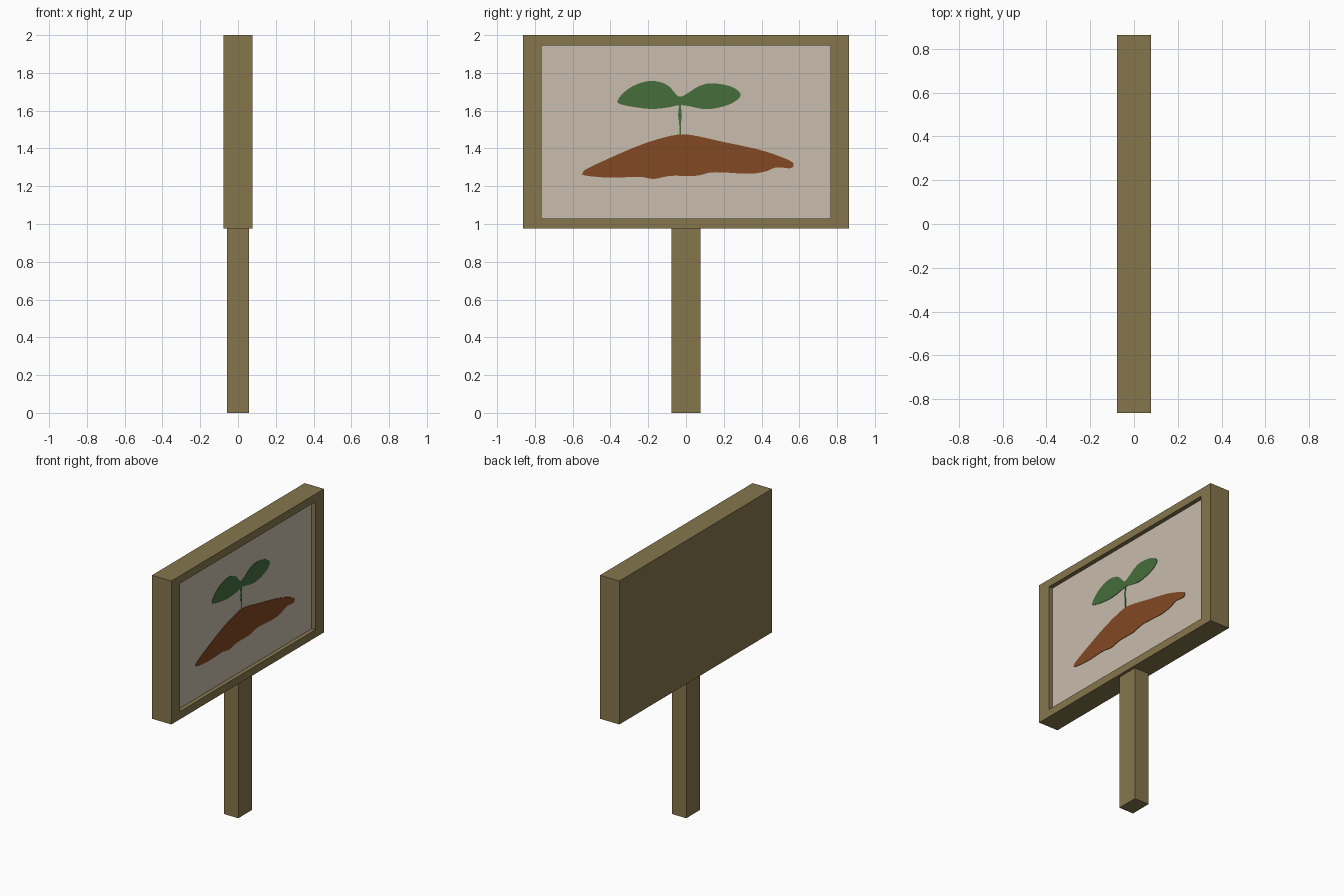
import bpy, bmesh
from mathutils import Vector

if "Cube" in bpy.data.objects:
    bpy.data.objects.remove(bpy.data.objects["Cube"])


def material(name, rgb):
    m = bpy.data.materials.new(name)
    m.diffuse_color = (*rgb, 1.0)
    m.use_nodes = True
    m.node_tree.nodes["Principled BSDF"].inputs["Base Color"].default_value = m.diffuse_color
    return m


WOOD = material("olive wood", (0.235, 0.181, 0.074))
PANEL = material("cream panel", (0.578, 0.503, 0.413))
SOIL = material("brown soil", (0.223, 0.065, 0.016))
LEAF = material("leaf green", (0.061, 0.156, 0.045))


def finish(name, bm, *mats):
    bmesh.ops.recalc_face_normals(bm, faces=bm.faces)
    me = bpy.data.meshes.new(name)
    bm.to_mesh(me)
    bm.free()
    for m in mats:
        me.materials.append(m)
    ob = bpy.data.objects.new(name, me)
    bpy.context.collection.objects.link(ob)
    return ob


def box(lo, hi):
    bm = bmesh.new()
    bmesh.ops.create_cube(bm, size=1)
    for v in bm.verts:
        v.co = Vector([l + (c + 0.5) * (h - l) for c, l, h in zip(v.co, lo, hi)])
    return bm


def rounded(pts, steps=5):
    """Closed Catmull-Rom outline through the points."""
    p = [Vector(q) for q in pts]
    n = len(p)
    out = []
    for i in range(n):
        a, b, c, d = p[i - 1], p[i], p[(i + 1) % n], p[(i + 2) % n]
        for k in range(steps):
            t = k / steps
            out.append(0.5 * (2 * b + (c - a) * t + (2 * a - 5 * b + 4 * c - d) * t * t
                              + (3 * b - a - 3 * c + d) * t ** 3))
    return out


# Board sizes
HX, HY, Z0, Z1 = 0.077, 0.862, 0.975, 2.0
RECESS = 0.03
PANEL_X = HX - RECESS


def plate(name, outline, mat, thick=0.003):
    """Thin painted shape lying on the recessed panel."""
    bm = bmesh.new()
    f = bm.faces.new([bm.verts.new((PANEL_X, y, z)) for y, z in outline])
    ext = bmesh.ops.extrude_face_region(bm, geom=[f])["geom"]
    bmesh.ops.translate(bm, vec=(thick, 0, 0),
                        verts=[g for g in ext if isinstance(g, bmesh.types.BMVert)])
    bmesh.ops.triangulate(bm, faces=[g for g in bm.faces if len(g.verts) > 4])
    return finish(name, bm, mat)


# Post
finish("post", box((-0.057, -0.078, 0), (0.057, 0.078, Z0)), WOOD)

# Sign board: frame with a recessed panel on the +x side
bm = box((-HX, -HY, Z0), (HX, HY, Z1))
face = max(bm.faces, key=lambda f: f.calc_center_median().x)
bmesh.ops.inset_region(bm, faces=[face], thickness=0.05)
for v in face.verts:
    v.co.y = 0.764 if v.co.y > 0 else -0.764
    v.co.z = 1.945 if v.co.z > 1.5 else 1.03
ext = bmesh.ops.extrude_discrete_faces(bm, faces=[face])["faces"]
bmesh.ops.translate(bm, vec=(-RECESS, 0, 0), verts=ext[0].verts)
ext[0].material_index = 1
finish("sign_board", bm, WOOD, PANEL)

# Soil mound picture
plate("soil_mound", rounded([
    (-0.545, 1.272), (-0.525, 1.292), (-0.42, 1.342), (-0.25, 1.415), (-0.12, 1.457),
    (-0.03, 1.474), (0.05, 1.467), (0.2, 1.434), (0.4, 1.39), (0.54, 1.34),
    (0.57, 1.315), (0.55, 1.295), (0.48, 1.3), (0.42, 1.278), (0.33, 1.266),
    (0.15, 1.274), (0.05, 1.255), (-0.08, 1.255), (-0.17, 1.239), (-0.25, 1.25),
    (-0.4, 1.245), (-0.535, 1.257)]), SOIL)

# Pair of leaves
plate("leaves", rounded([
    (-0.36, 1.658), (-0.31, 1.712), (-0.24, 1.747), (-0.17, 1.757), (-0.1, 1.736),
    (-0.05, 1.684), (-0.03, 1.674), (0.0, 1.687), (0.07, 1.73), (0.14, 1.745),
    (0.24, 1.727), (0.29, 1.685), (0.25, 1.643), (0.18, 1.618), (0.1, 1.608),
    (0.0, 1.627), (-0.05, 1.627), (-0.1, 1.616), (-0.2, 1.61), (-0.34, 1.632)]), LEAF)

# Slim stem, wider in the middle
plate("stem", [(-0.034, 1.46), (-0.027, 1.46), (-0.026, 1.535), (-0.022, 1.575),
               (-0.028, 1.64), (-0.036, 1.64), (-0.042, 1.575), (-0.036, 1.535)], LEAF, 0.002)
